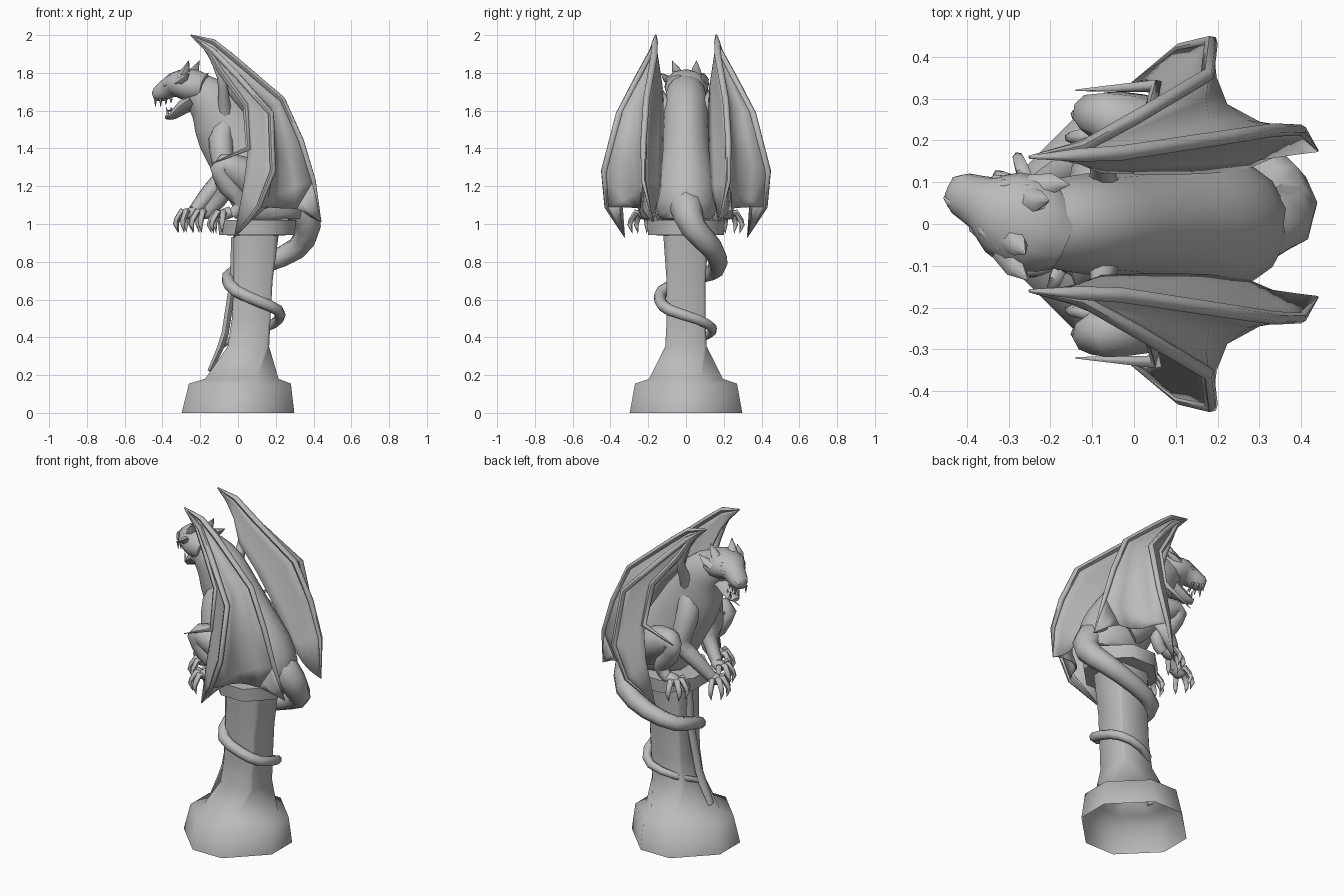
import bpy, bmesh, math
from mathutils import Vector, Matrix

cube = bpy.data.objects.get("Cube")
if cube:
    bpy.data.objects.remove(cube)

stone = bpy.data.materials.new("grey_stone")
stone.use_nodes = True
GREY = (0.5, 0.5, 0.5, 1)
stone.diffuse_color = GREY
stone.node_tree.nodes["Principled BSDF"].inputs["Base Color"].default_value = GREY


def finish(name, bm, angle=40, matrix=None):
    bmesh.ops.recalc_face_normals(bm, faces=bm.faces)
    if matrix:
        bm.transform(matrix)
    mesh = bpy.data.meshes.new(name)
    bm.to_mesh(mesh)
    bm.free()
    mesh.materials.append(stone)
    ob = bpy.data.objects.new(name, mesh)
    bpy.context.collection.objects.link(ob)
    bpy.ops.object.select_all(action='DESELECT')
    ob.select_set(True)
    bpy.context.view_layer.objects.active = ob
    bpy.ops.object.shade_smooth_by_angle(angle=math.radians(angle))
    return ob


def skin_rings(bm, rings, open_start=False):
    for a, b in zip(rings, rings[1:]):
        for i in range(len(a)):
            j = (i + 1) % len(a)
            bm.faces.new((a[i], a[j], b[j], b[i]))
    if not open_start:
        bm.faces.new(rings[0])
    bm.faces.new(rings[-1])


def refine(rows, steps):
    """Catmull-Rom through rows of numbers."""
    out = []
    for i in range(len(rows) - 1):
        p0, p1, p2, p3 = (rows[max(0, min(len(rows) - 1, i + k))] for k in (-1, 0, 1, 2))
        for s in range(steps):
            t = s / steps
            out.append([0.5 * (2 * b + (c - a) * t + (2 * a - 5 * b + 4 * c - d) * t * t
                               + (3 * b - a - 3 * c + d) * t ** 3)
                        for a, b, c, d in zip(p0, p1, p2, p3)])
    return out + [list(rows[-1])]


def tube(name, rows, sides=8, steps=1, matrix=None, angle=60):
    """Rows are x, y, z, half width and, if not round, half height."""
    rows = refine([list(r) if len(r) == 5 else [*r, r[3]] for r in rows], steps)
    pts = [Vector(r[:3]) for r in rows]
    bm, rings, side = bmesh.new(), [], Vector((0, 1, 0))
    for i, r in enumerate(rows):
        tan = (pts[min(i + 1, len(pts) - 1)] - pts[max(i - 1, 0)]).normalized()
        side = side - tan * side.dot(tan)
        if side.length < 0.05:
            side = tan.orthogonal()
        side.normalize()
        up = tan.cross(side)
        ring = []
        for k in range(sides):
            a = math.tau * k / sides
            ring.append(bm.verts.new(pts[i] + side * math.cos(a) * max(r[3], 0.001)
                                     + up * math.sin(a) * max(r[4], 0.001)))
        rings.append(ring)
    skin_rings(bm, rings)
    return finish(name, bm, angle, matrix)


def membrane(name, edge_a, edge_b, sag, inner):
    """Thin skin between two edges, sagging towards inner."""
    bm, grid, n = bmesh.new(), [], 4
    for a, b in zip(edge_a, edge_b):
        a, b = Vector(a), Vector(b)
        grid.append([bm.verts.new(a.lerp(b, k / n) + Vector(inner) * sag * math.sin(math.pi * k / n)
                                  * min(1, (a - b).length * 4)) for k in range(n + 1)])
    for r, q in zip(grid, grid[1:]):
        for k in range(n):
            bm.faces.new((r[k], r[k + 1], q[k + 1], q[k]))
    bmesh.ops.remove_doubles(bm, verts=bm.verts, dist=0.0005)
    ob = finish(name, bm, 50)
    mod = ob.modifiers.new("thickness", 'SOLIDIFY')
    mod.thickness, mod.offset = 0.006, 0


# Pedestal: hollow base, nearly square column; height, x centre, half width, flat share of each side
bm, rings = bmesh.new(), []
for z, cx, w, f in ((0, 0, .298, .33), (.155, .01, .27, .33), (.18, .02, .195, .4), (.35, .055, .11, .85),
                    (.5, .07, .102, .9), (.7, .08, .103, .88), (.94, .095, .12, .75),
                    (.941, .1, .2, .38), (1.02, .1, .207, .38)):
    corner = ((1, -f), (1, f), (f, 1), (-f, 1), (-1, f), (-1, -f), (-f, -1), (f, -1))
    rings.append([bm.verts.new((cx + w * u, w * v, z)) for u, v in corner])
skin_rings(bm, rings, open_start=True)
finish("pedestal", bm, 62)

# Torso and neck
tube("body", [(-.27, 0, 1.72, .08, .08), (-.2, 0, 1.69, .105, .11), (-.12, 0, 1.62, .12, .145),
              (-.05, 0, 1.49, .128, .178), (.05, 0, 1.33, .142, .192), (.14, 0, 1.19, .168, .2),
              (.19, 0, 1.08, .165, .19), (.2, 0, 1.02, .13, .15)], 14, 2)

# Tail wound round the column, and its flat hanging end
tube("tail", [(.2, 0, 1.14, .1), (.32, 0, 1.09, .088), (.37, .04, .98, .07), (.31, .14, .87, .058),
              (.14, .17, .79, .05), (-.02, .13, .74, .043), (-.05, -.01, .7, .036),
              (-.01, -.125, .645, .033), (.11, -.135, .59, .031), (.21, -.09, .545, .03),
              (.215, .06, .495, .027), (.14, .14, .45, .024), (-.005, .115, .41, .02),
              (-.075, 0, .36, .015)], 8, 2)
tube("hanging_strip", [(-.02, 0, .93, .028, .018), (-.025, 0, .7, .028, .022),
                       (-.068, -.02, .42, .028, .022), (-.095, -.025, .34, .034, .02),
                       (-.15, -.03, .22, .026, .014)], 6)

# Head, turned a little to one side
head = Matrix.Translation((-.25, 0, 1.72)) @ Matrix.Rotation(math.radians(-24), 4, 'Z')
tube("skull", [(.09, 0, 0, .08, .07), (.02, 0, .01, .115, .088), (-.07, 0, .02, .104, .074),
               (-.12, 0, .005, .068, .058), (-.18, 0, -.03, .052, .044), (-.208, 0, -.04, .03, .026)],
     12, 2, head)
tube("lower_jaw", [(.03, 0, -.06, .085, .055), (-.04, 0, -.1, .065, .038), (-.1, 0, -.145, .045, .022),
                   (-.14, 0, -.155, .022, .012)], 8, 2, head)
tube("tongue", [(-.02, 0, -.09, .03, .012), (-.08, 0, -.112, .026, .01), (-.13, 0, -.12, .008, .004)],
     6, 2, head)
for s, label in ((1, "left"), (-1, "right")):
    tube(label + "_horn", [(-.03, s * .05, .06, .035, .03), (0, s * .06, .1, .024, .02),
                           (.02, s * .07, .145, .001)], 6, 1, head)
    tube(label + "_ear", [(-.03, s * .08, .03, .035, .03), (.01, s * .11, .05, .025, .018),
                          (.05, s * .125, .08, .001)], 6, 1, head)
    tube(label + "_brow", [(-.13, s * .03, .04, .01), (-.095, s * .06, .055, .014),
                           (-.04, s * .085, .062, .004)], 6, 1, head)
    tube(label + "_eye", [(-.135, s * .052, .01, .004), (-.118, s * .064, .018, .012),
                          (-.095, s * .08, .022, .004)], 6, 1, head)
    tube(label + "_nostril", [(-.16, s * .025, .005, .01), (-.192, s * .028, -.012, .016),
                              (-.21, s * .024, -.03, .006)], 6, 1, head)
    for i, x in enumerate((-.19, -.16, -.13)):
        tube(f"{label}_upper_tooth_{i}", [(x, s * .034, -.055, .01),
                                          (x, s * .034, -.1 + .01 * i, .001)], 5, 1, head)
    for i, x in enumerate((-.12, -.09)):
        tube(f"{label}_lower_tooth_{i}", [(x, s * .026, -.145, .009),
                                          (x - .01, s * .028, -.1, .001)], 5, 1, head)


def paw(name, x, y, z, turn):
    """Palm with four hooked toes fanned towards the front."""
    tube(name + "_palm", [(x + .035, y, z + .015, .03), (x - .005, y, z, .042, .03),
                          (x - .03, y, z - .01, .032, .02)], 8, 2)
    for i, fan in enumerate((-65, -20, 20, 65)):
        a = math.radians(fan) + turn
        dx, dy = -math.cos(a), math.sin(a)
        tube(f"{name}_toe_{i}", [(x + dx * d, y + dy * d, z + h, r) for d, h, r in
                                 ((.01, -.005, .02), (.05, .012, .018), (.076, -.03, .015),
                                  (.084, -.055, .013), (.07, -.1, .001))], 6)


for s, label, hand_x in ((1, "left", -.25), (-1, "right", -.17)):
    # Foreleg, one reaching further than the other
    tube(label + "_foreleg", [(-.06, s * .06, 1.55, .05), (-.09, s * .1, 1.45, .066),
                              (-.08, s * .14, 1.33, .06), (-.08, s * .155, 1.25, .052),
                              (hand_x + .1, s * .13, 1.17, .045),
                              (hand_x + .02, s * .085, 1.07, .034)], 9, 2)
    paw(label + "_hand", hand_x, s * .08, 1.055, s * .1)
    # Hind leg
    tube(label + "_hind_leg", [(.16, s * .12, 1.15, .1), (.06, s * .2, 1.24, .1),
                               (-.05, s * .25, 1.305, .072), (-.1, s * .265, 1.3, .048),
                               (-.05, s * .24, 1.2, .055), (.02, s * .22, 1.11, .04),
                               (-.03, s * .21, 1.05, .032)], 9, 2)
    paw(label + "_foot", -.07, s * .215, 1.05, s * .25)

    # Wing edges from the shared hooked top downwards
    tip = (-.25, s * .16, 2)
    outer = [tip, (-.13, s * .18, 1.915), (.005, s * .255, 1.775), (.175, s * .355, 1.585),
             (.185, s * .435, 1.28), (.11, s * .42, 1.09), (-.02, s * .325, .93)]
    rear = [tip, (-.13, s * .165, 1.965), (-.03, s * .17, 1.885), (.235, s * .21, 1.66),
            (.335, s * .225, 1.44), (.4, s * .225, 1.23), (.44, s * .175, 1.01)]
    front = [tip, (-.155, s * .175, 1.915), (-.085, s * .2, 1.8), (.04, s * .27, 1.63),
             (.055, s * .33, 1.4), (-.14, s * .32, 1.32)]
    root = [(-.2, s * .16, 1.95), (-.13, s * .145, 1.85), (-.08, s * .125, 1.72),
            (.04, s * .12, 1.58), (.16, s * .122, 1.4), (.26, s * .13, 1.2), (.33, s * .16, 1.08)]
    for part, path in (("outer", outer), ("rear", rear), ("front", front)):
        radii = [.004] + [.016, .018, .017, .016, .013][:len(path) - 2] + [.002]
        tube(f"{label}_wing_{part}_finger", [(*p, r) for p, r in zip(path, radii)], 6)
    # Trailing hem is arched up between the finger tips
    arch_outer, arch_rear = (.15, s * .35, 1.09), (.31, s * .24, 1.08)
    inward = (-.65, -s * .75, 0)
    membrane(label + "_wing_main_skin", outer[:6] + [arch_outer], rear[:6] + [arch_rear], .06, inward)
    membrane(label + "_wing_outer_hem", [outer[5], (.04, s * .37, 1.0), outer[6]],
             [arch_outer, (.09, s * .345, 1.04), outer[6]], 0, inward)
    membrane(label + "_wing_rear_hem", [rear[5], (.42, s * .2, 1.1), rear[6]],
             [arch_rear, (.36, s * .22, 1.06), rear[6]], 0, inward)
    membrane(label + "_wing_front_skin", front[:5] + [(.03, s * .345, 1.2), outer[6]],
             outer, .015, inward)
    membrane(label + "_wing_inner_skin", rear, root, .02, (-.5, 0, -.5))
    # Arm joining the shoulder to the wing
    tube(label + "_wing_arm", [(-.07, s * .07, 1.56, .045), (-.075, s * .125, 1.66, .03),
                               (-.09, s * .18, 1.78, .022), (-.15, s * .175, 1.9, .012)], 8, 2)
